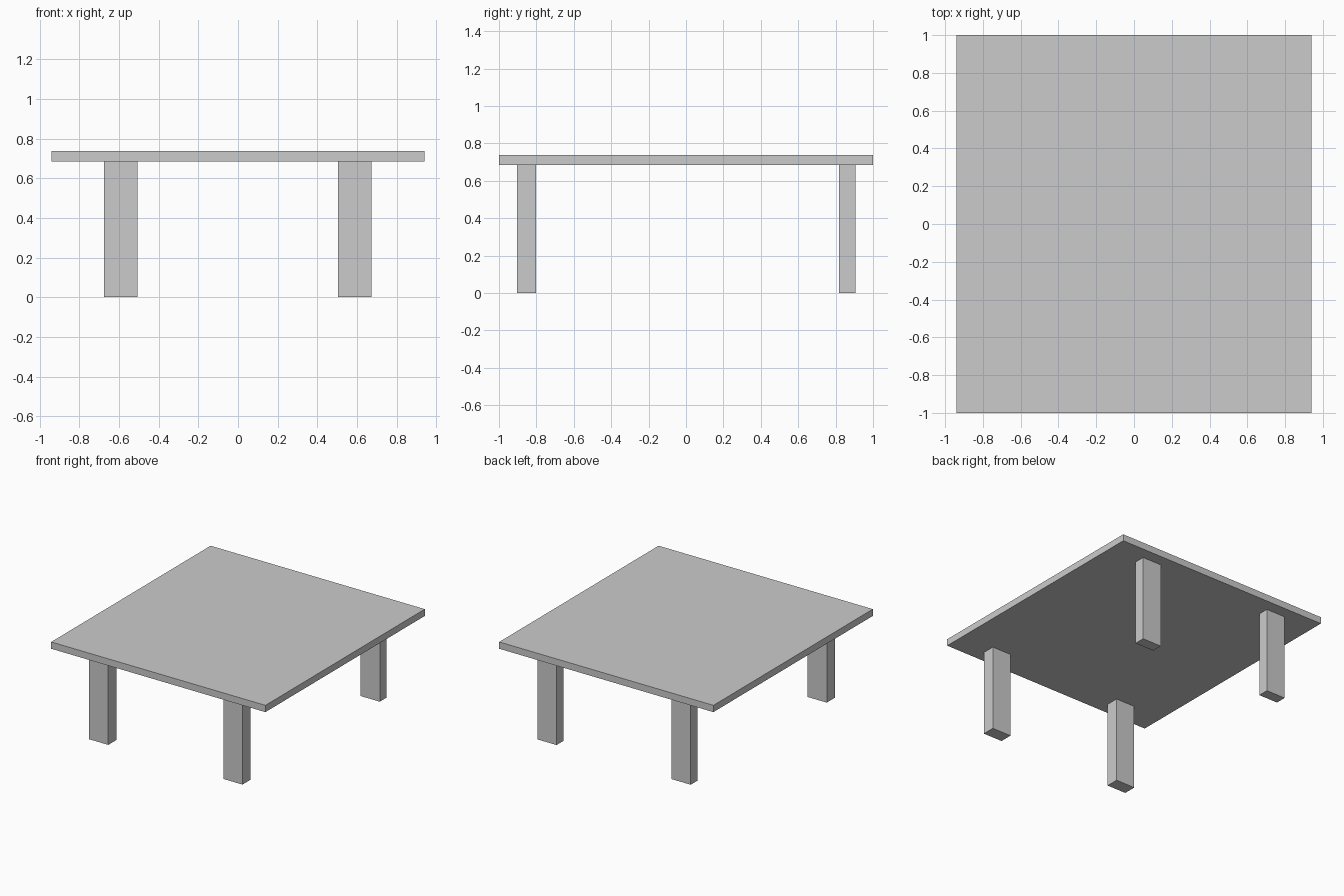
import bpy

if "Cube" in bpy.data.objects:
    bpy.data.objects.remove(bpy.data.objects["Cube"])


def box(name, x0, x1, y0, y1, z0, z1):
    bpy.ops.mesh.primitive_cube_add(size=1, location=((x0 + x1) / 2, (y0 + y1) / 2, (z0 + z1) / 2))
    obj = bpy.context.object
    obj.name = name
    obj.scale = (x1 - x0, y1 - y0, z1 - z0)
    bpy.ops.object.transform_apply(location=False, rotation=False, scale=True)
    return obj


TOP_BOTTOM, TOP_HEIGHT = 0.684, 0.738

# Tabletop slab
box("tabletop", -0.941, 0.941, -1.0, 1.0, TOP_BOTTOM, TOP_HEIGHT)

# Four legs; the front pair is slightly deeper than the back pair
leg_x = {"left": (-0.675, -0.507), "right": (0.504, 0.672)}
leg_y = {"front": (-0.904, -0.802), "back": (0.819, 0.905)}
for end, (y0, y1) in leg_y.items():
    for side, (x0, x1) in leg_x.items():
        box(f"{end}_{side}_leg", x0, x1, y0, y1, 0.0, TOP_BOTTOM)
